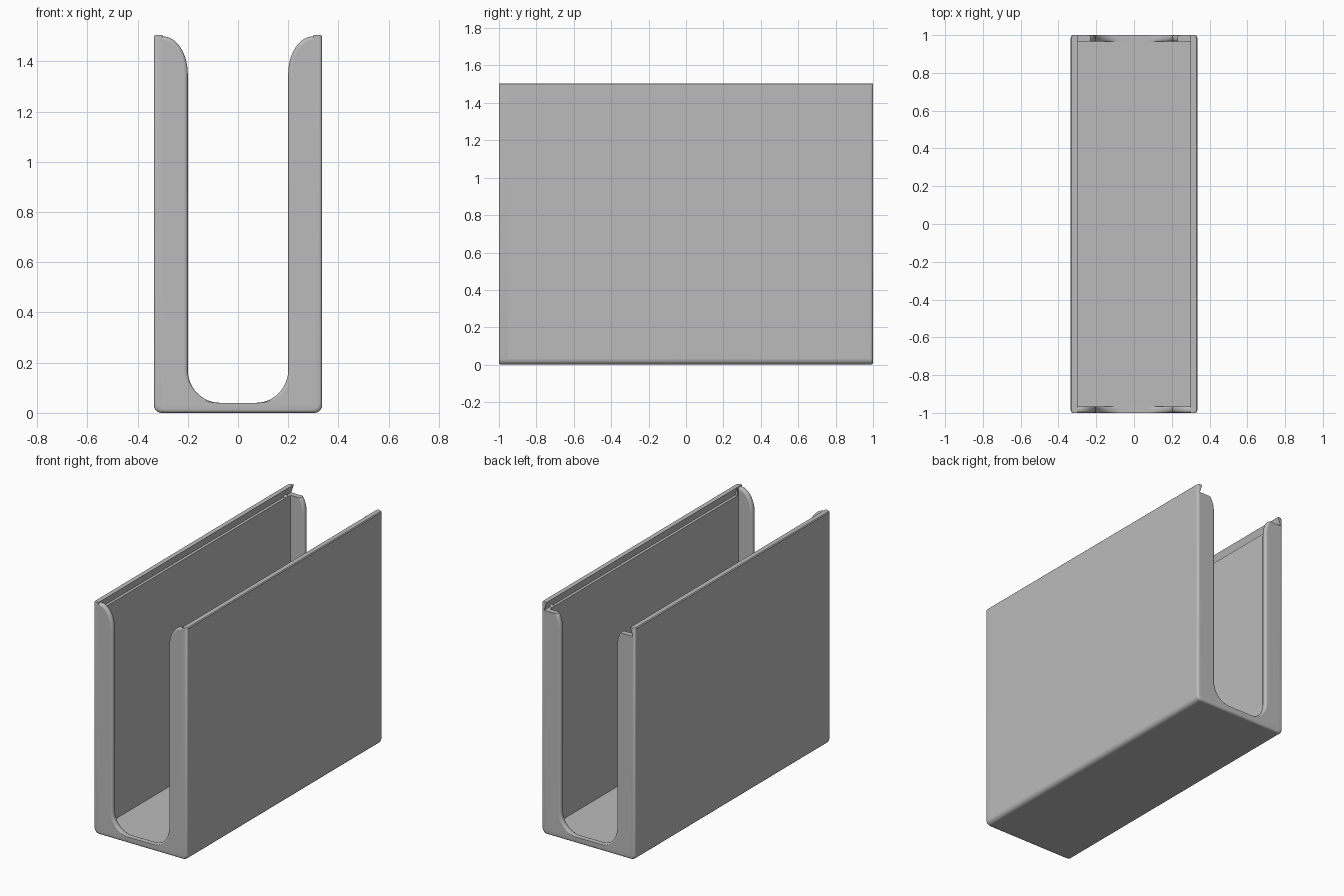
import bpy, bmesh, math

cube = bpy.data.objects.get("Cube")
if cube:
    bpy.data.objects.remove(cube, do_unlink=True)

HX, HY, H = 0.335, 1.0, 1.505          # outer half sizes and height
INNER, FLOOR, WALL = 0.30, 0.035, 0.035
LEDGE = 1.45                           # bottom of the lid groove
R = 0.014                              # edge rounding

grey = bpy.data.materials.new("plain grey")
grey.use_nodes = True
colour = (0.5, 0.5, 0.5, 1)
grey.diffuse_color = colour
grey.node_tree.nodes["Principled BSDF"].inputs["Base Color"].default_value = colour


def finish(name, bm):
    """Shade small curved faces smooth, keep big faces flat and edges sharp."""
    bmesh.ops.recalc_face_normals(bm, faces=bm.faces[:])
    bm.normal_update()
    for f in bm.faces:
        f.smooth = f.calc_area() < 0.1
    for e in bm.edges:
        e.smooth = e.calc_face_angle(0.0) < math.radians(35)
    me = bpy.data.meshes.new(name)
    bm.to_mesh(me)
    bm.free()
    me.materials.append(grey)
    bpy.context.collection.objects.link(bpy.data.objects.new(name, me))


def loft(name, sections):
    """Closed solid through (y, [(x, z), ...]) sections."""
    bm = bmesh.new()
    rings = [[bm.verts.new((x, y, z)) for x, z in pts] for y, pts in sections]
    for a, b in zip(rings, rings[1:]):
        for i in range(len(a)):
            j = (i + 1) % len(a)
            bm.faces.new((a[i], a[j], b[j], b[i]))
    bm.faces.new(rings[0])
    bm.faces.new(rings[-1])
    bmesh.ops.remove_doubles(bm, verts=bm.verts[:], dist=0.00001)
    finish(name, bm)


def quarter(n):
    return [math.pi / 2 * i / n for i in range(n + 1)]


def mirrored(side):
    return [(-x, z) for x, z in reversed(side)]


def shell_section(d, groove):
    """Floor and two walls; the outside is drawn in by d."""
    hx, r = HX - d, 0.03
    side = [(hx - r + r * math.sin(t), d + r - r * math.cos(t)) for t in quarter(5)]
    side += [(hx, H - 0.005), (hx - 0.005, H), (INNER, H),
             (groove, LEDGE), (INNER, LEDGE), (INNER, FLOOR)]
    return side + mirrored(side)


def panel_section(d, top):
    """End panel with a U opening, flared at the top and widened by d."""
    half, r, low = 0.2 + d, 0.13, 0.04
    side = [(half - r + r * math.sin(t), low + r - r * math.cos(t)) for t in quarter(12)]
    side += [(INNER - (INNER - half) * math.cos(t),
              min(top, 1.35 + (0.15 - d) * math.sin(t))) for t in quarter(12)]
    return mirrored(side) + side + [(INNER, FLOOR), (-INNER, FLOOR)]


# Floor and walls, with rounded ends and a lid groove open at the back
GROOVE, STOP = 0.318, -0.955
rounding = [(R * (1 - math.cos(t)), R * (1 - math.sin(t))) for t in quarter(4)]
sections = [(-HY + s, shell_section(d, INNER)) for s, d in rounding]
sections += [(STOP, shell_section(0, INNER)), (STOP, shell_section(0, GROOVE))]
sections += [(HY - s, shell_section(d, GROOVE)) for s, d in reversed(rounding)]
loft("floor_and_walls", sections)

# End panels: the back one is cut down to let the lid slide in
for name, sign, top in (("front_panel", -1, H), ("back_panel", 1, LEDGE)):
    edge = rounding + [(WALL - s, d) for s, d in reversed(rounding)]
    loft(name, [(sign * (HY - s), panel_section(d, top)) for s, d in edge])

# Small catches for the lid near the back of each groove
for sx, label in ((-1, "right"), (1, "left")):
    bm = bmesh.new()
    bmesh.ops.create_uvsphere(bm, u_segments=12, v_segments=8, radius=R)
    bmesh.ops.translate(bm, verts=bm.verts[:], vec=(sx * 0.312, 0.93, LEDGE))
    finish(label + "_lid_catch", bm)
